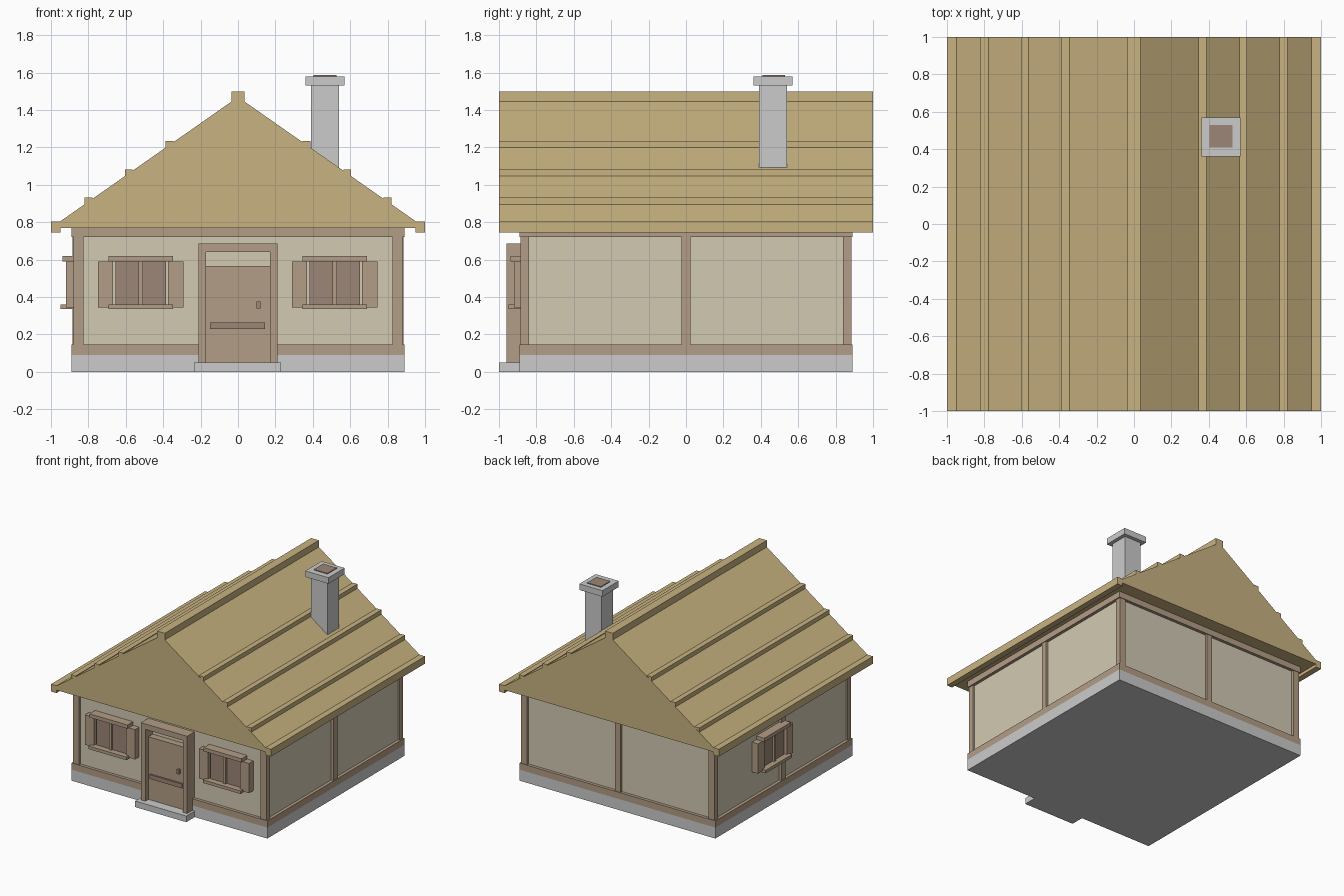
import bpy, bmesh
from math import pi
from mathutils import Matrix

if "Cube" in bpy.data.objects:
    bpy.data.objects.remove(bpy.data.objects["Cube"])


def mat(name, rgb):
    m = bpy.data.materials.new(name)
    m.diffuse_color = (*rgb, 1)
    m.use_nodes = True
    m.node_tree.nodes["Principled BSDF"].inputs["Base Color"].default_value = m.diffuse_color
    return m


PLASTER = mat("plaster", (0.64, 0.59, 0.45))
WOOD = mat("timber", (0.45, 0.34, 0.24))
DARK = mat("dark_wood", (0.33, 0.24, 0.18))
THATCH = mat("thatch", (0.58, 0.45, 0.22))


def finish(name, bm, m, xf):
    bm.transform(xf)
    bmesh.ops.recalc_face_normals(bm, faces=bm.faces)
    me = bpy.data.meshes.new(name)
    bm.to_mesh(me)
    bm.free()
    ob = bpy.data.objects.new(name, me)
    bpy.context.collection.objects.link(ob)
    if m:
        me.materials.append(m)
    return ob


def box(name, x, y, z, m=None, xf=Matrix()):
    """Box from (min, max) ranges on each axis."""
    bm = bmesh.new()
    bmesh.ops.create_cube(bm, size=1)
    for v in bm.verts:
        v.co = [(r[0] + r[1]) / 2 + c * (r[1] - r[0]) for r, c in zip((x, y, z), v.co)]
    return finish(name, bm, m, xf)


def mirrored(r, s):
    return tuple(sorted((r[0] * s, r[1] * s)))


# Foundation and plaster walls
box("foundation", (-.89, .89), (-.89, .89), (0, .09))
box("walls", (-.865, .865), (-.865, .865), (.09, .77), PLASTER)

# Timber frame: sills, top plates, posts
for label, z in (("sill_beam", (.09, .145)), ("top_plate", (.72, .77))):
    for s in (-1, 1):
        box(label + "_x", (-.89, .89), mirrored((.84, .89), s), z, WOOD)
        box(label + "_y", mirrored((.84, .89), s), (-.84, .84), z, WOOD)
for sx in (-1, 1):
    for sy in (-1, 1):
        box("corner_post", mirrored((.825, .88), sx), mirrored((.84, .885), sy), (.145, .72), WOOD)
    box("side_post", mirrored((.84, .885), sx), (-.025, .025), (.145, .72), WOOD)
box("back_post", (-.025, .025), (.84, .885), (.145, .72), WOOD)

# Gable roof: half profile mirrored, extruded along y
half = [(.95, .77), (.95, .745), (1, .745), (1, .805), (.95, .805),
        (.035, 1.445), (.035, 1.5)]
profile = half + [(-x, z) for x, z in reversed(half)]
bm = bmesh.new()
face = bm.faces.new([bm.verts.new((x, -1, z)) for x, z in profile])
ext = bmesh.ops.extrude_face_region(bm, geom=[face])
bmesh.ops.translate(bm, vec=(0, 2, 0),
                    verts=[v for v in ext["geom"] if isinstance(v, bmesh.types.BMVert)])
finish("roof", bm, THATCH, Matrix())

# Roof battens
for x, z in ((.365, 1.235), (.583, 1.082), (.798, .931)):
    for s in (-1, 1):
        box("roof_batten", mirrored((x - .02, x + .022), s), (-.999, .999), (z - .035, z), THATCH)

# Chimney
box("chimney", (.39, .54), (.39, .54), (1.0, 1.53))
box("chimney_cap", (.36, .57), (.36, .57), (1.53, 1.58))
box("chimney_flue", (.403, .527), (.408, .53), (1.56, 1.586), DARK)

# Door
box("door_step", (-.235, .23), (-1, -.88), (0, .05))
for x in ((-.21, -.17), (.17, .21)):
    box("door_jamb", x, (-.96, -.86), (.05, .64), WOOD)
box("door_lintel", (-.21, .21), (-.96, -.86), (.64, .685), WOOD)
box("door_leaf", (-.17, .17), (-.92, -.86), (.05, .565), WOOD)
box("door_rail", (-.15, .145), (-.935, -.92), (.23, .265), DARK)
box("door_handle", (.1, .12), (-.94, -.92), (.34, .375), DARK)


# Windows, built facing -y around x = 0 and then placed
def window(xf):
    box("window_pane", (-.135, .135), (-.9, -.85), (.35, .6), DARK, xf)
    box("window_mullion", (-.011, .011), (-.915, -.86), (.36, .59), WOOD, xf)
    for s in (-1, 1):
        box("window_shutter", mirrored((.147, .228), s), (-.92, -.86), (.345, .59), WOOD, xf)
    box("window_lintel", (-.172, .172), (-.938, -.86), (.59, .62), WOOD, xf)
    box("window_sill", (-.172, .172), (-.95, -.86), (.335, .36), WOOD, xf)


for x in (-.52, .517):
    window(Matrix.Translation((x, 0, 0)))
window(Matrix.Translation((0, .15, 0)) @ Matrix.Rotation(-pi / 2, 4, 'Z'))
